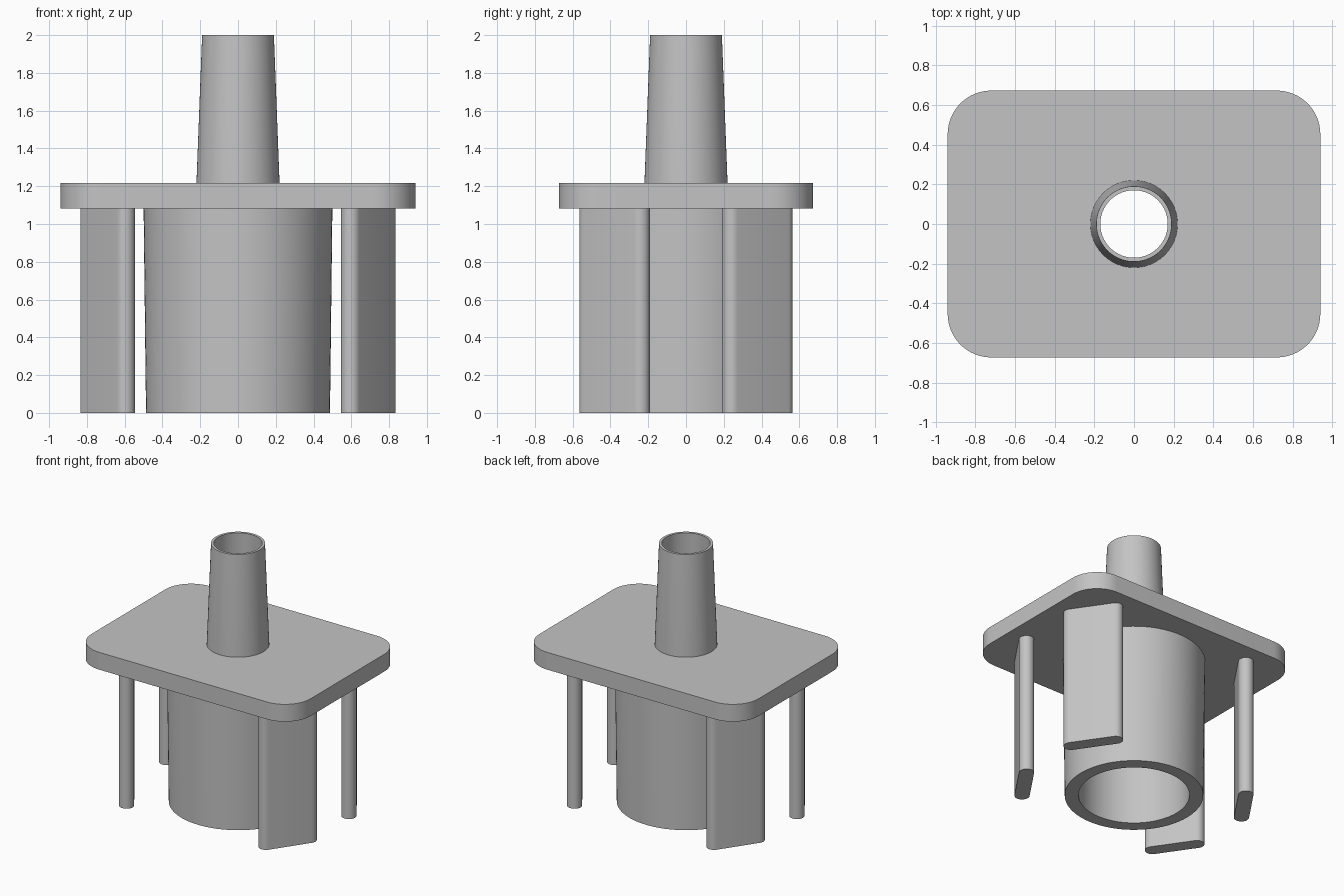
import bpy, bmesh, math
from mathutils import Vector

cube = bpy.data.objects.get("Cube")
if cube:
    bpy.data.objects.remove(cube, do_unlink=True)

GREY = (0.55, 0.55, 0.55, 1.0)
grey = bpy.data.materials.new("plain grey")
grey.use_nodes = True
grey.diffuse_color = GREY
grey.node_tree.nodes["Principled BSDF"].inputs["Base Color"].default_value = GREY

PLATE_BOTTOM, PLATE_TOP = 1.083, 1.217


def finish(name, bm):
    bmesh.ops.recalc_face_normals(bm, faces=bm.faces)
    mesh = bpy.data.meshes.new(name)
    bm.to_mesh(mesh)
    bm.free()
    mesh.materials.append(grey)
    obj = bpy.data.objects.new(name, mesh)
    bpy.context.collection.objects.link(obj)
    bpy.ops.object.select_all(action='DESELECT')
    obj.select_set(True)
    bpy.context.view_layer.objects.active = obj
    bpy.ops.object.shade_smooth_by_angle(angle=math.radians(30))
    return obj


def arc(cx, cy, r, start, end, steps):
    """Points on an arc, angles in degrees."""
    angles = [math.radians(start + (end - start) * i / steps) for i in range(steps + 1)]
    return [(cx + r * math.cos(a), cy + r * math.sin(a)) for a in angles]


def extrude(name, loops, z0, z1):
    """Fill an outline (further loops are holes) and extrude it upwards."""
    bm = bmesh.new()
    edges = []
    for loop in loops:
        vs = [bm.verts.new((x, y, z0)) for x, y in loop]
        edges += [bm.edges.new((vs[i - 1], vs[i])) for i in range(len(vs))]
    bmesh.ops.triangle_fill(bm, edges=edges, use_beauty=True, use_dissolve=False)
    new = bmesh.ops.extrude_face_region(bm, geom=bm.faces[:])["geom"]
    top = [g for g in new if isinstance(g, bmesh.types.BMVert)]
    bmesh.ops.translate(bm, verts=top, vec=(0, 0, z1 - z0))
    return finish(name, bm)


def lathe(name, profile, steps=96):
    """Spin a closed (radius, z) profile around the z axis."""
    bm = bmesh.new()
    rings = []
    for r, z in profile:
        rings.append([bm.verts.new((x, y, z)) for x, y in arc(0, 0, r, 0, 360, steps)[:-1]])
    for k in range(len(rings)):
        a, b = rings[k - 1], rings[k]
        for i in range(steps):
            bm.faces.new((a[i - 1], a[i], b[i], b[i - 1]))
    return finish(name, bm)


# Flange plate with rounded corners and a central hole
W, D, R = 0.94, 0.673, 0.22
outline = []
for sx, sy, start in ((1, 1, 0), (-1, 1, 90), (-1, -1, 180), (1, -1, 270)):
    outline += arc(sx * (W - R), sy * (D - R), R, start, start + 90, 16)
hole = arc(0, 0, 0.21, 0, 360, 96)[:-1]
extrude("flange_plate", [outline, hole], PLATE_BOTTOM, PLATE_TOP)

# Tapered spout above the plate, its bore running through the plate
lathe("spout", [(0.20, PLATE_BOTTOM), (0.22, PLATE_BOTTOM), (0.22, PLATE_TOP),
                (0.19, 2.0), (0.17, 2.0)])

# Thick tapered tube below the plate
lathe("lower_tube", [(0.39, 0.0), (0.487, 0.0), (0.50, PLATE_BOTTOM + 0.02),
                     (0.39, PLATE_BOTTOM + 0.02)])

# Four slanted fins with round ends, one under each corner
FIN_R = 0.053
for name, sx, sy in (("front_left_fin", 1, -1), ("front_right_fin", -1, -1),
                     ("back_left_fin", 1, 1), ("back_right_fin", -1, 1)):
    inner = Vector((0.545 + FIN_R, 0.565 - FIN_R))
    outer = Vector((0.835 - FIN_R, 0.19 + FIN_R))
    d = outer - inner
    heading = math.degrees(math.atan2(d.y, d.x))
    shape = arc(outer.x, outer.y, FIN_R, heading - 90, heading + 90, 16)
    shape += arc(inner.x, inner.y, FIN_R, heading + 90, heading + 270, 16)
    extrude(name, [[(x * sx, y * sy) for x, y in shape]], 0.0, PLATE_BOTTOM + 0.02)
